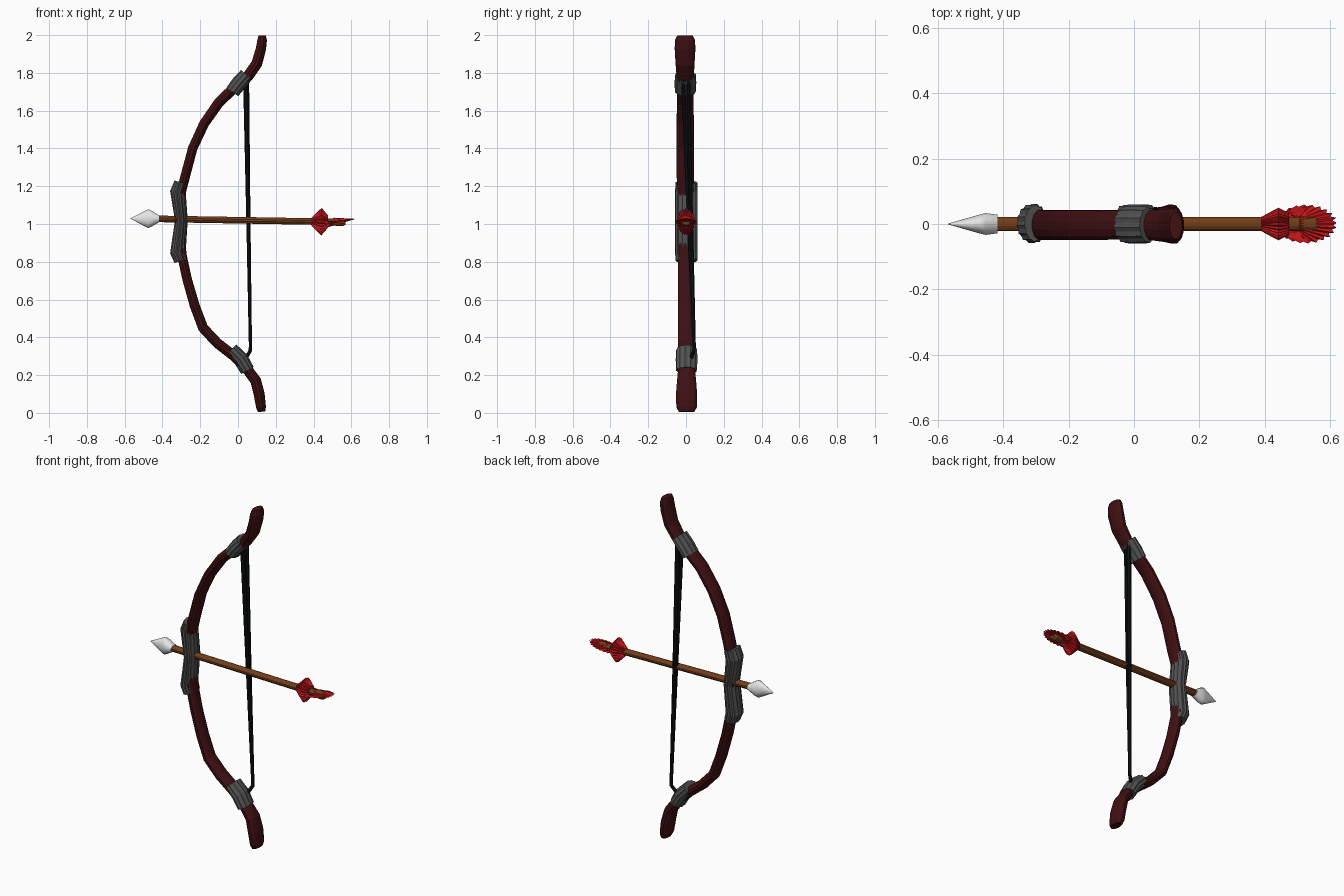
import bpy, bmesh, math
from mathutils import Vector


def material(name, rgb):
    m = bpy.data.materials.new(name)
    m.diffuse_color = (*rgb, 1)
    return m


MAROON = material("dark_red_wood", (0.050, 0.005, 0.006))
GREY = material("grey_binding", (0.085, 0.085, 0.085))
BLACK = material("black_cord", (0.004, 0.006, 0.007))
BROWN = material("brown_wood", (0.17, 0.048, 0.010))
RED = material("red_feather", (0.58, 0.008, 0.010))
WHITE = material("pale_steel", (0.78, 0.78, 0.78))


def tube(name, stations, sides, mat, pleat=1.0, smooth=False):
    """Loft ellipses along (x, y, z, half width in the xz plane, half width in y).
    pleat scales every second point inward to make ridges."""
    bm = bmesh.new()
    pts = [Vector(s[:3]) for s in stations]
    rings = []
    for i, (x, y, z, a, b) in enumerate(stations):
        d = Vector((0, 0, 0))
        if i > 0:
            d += (pts[i] - pts[i - 1]).normalized()
        if i < len(pts) - 1:
            d += (pts[i + 1] - pts[i]).normalized()
        n = Vector((d.z, 0, -d.x)).normalized()
        ring = []
        for k in range(sides):
            t = 2 * math.pi * (k + 0.5) / sides
            r = pleat if k % 2 else 1.0
            ring.append(bm.verts.new(pts[i] + n * a * r * math.cos(t)
                                     + Vector((0, b * r * math.sin(t), 0))))
        rings.append(ring)
    for p, q in zip(rings, rings[1:]):
        for k in range(sides):
            j = (k + 1) % sides
            bm.faces.new((p[k], p[j], q[j], q[k]))
    bm.faces.new(rings[0][::-1])
    bm.faces.new(rings[-1])
    bmesh.ops.recalc_face_normals(bm, faces=bm.faces)
    for f in bm.faces:
        f.smooth = smooth and len(f.verts) == 4
    me = bpy.data.meshes.new(name)
    bm.to_mesh(me)
    bm.free()
    me.materials.append(mat)
    ob = bpy.data.objects.new(name, me)
    bpy.context.collection.objects.link(ob)
    return ob


# Bow stave: one curved limb from the lower tip to the upper tip
stave = [(0.125, 0.003, 0.006, 0.020, 0.042), (0.122, 0.003, 0.03, 0.027, 0.056),
         (0.112, 0.003, 0.10, 0.030, 0.058), (0.094, 0.003, 0.17, 0.030, 0.052),
         (0.050, 0.003, 0.23, 0.029, 0.046), (-0.02, 0.0, 0.30, 0.028, 0.045),
         (-0.11, 0.0, 0.37, 0.028, 0.045), (-0.185, 0.0, 0.45, 0.028, 0.044),
         (-0.23, 0.0, 0.57, 0.027, 0.044), (-0.27, 0.0, 0.71, 0.026, 0.044),
         (-0.298, 0.0, 0.84, 0.026, 0.045), (-0.31, 0.0, 1.02, 0.026, 0.046),
         (-0.305, 0.0, 1.15, 0.026, 0.046), (-0.28, -0.004, 1.25, 0.026, 0.047),
         (-0.24, -0.004, 1.40, 0.026, 0.047), (-0.18, -0.004, 1.53, 0.027, 0.047),
         (-0.10, -0.004, 1.645, 0.028, 0.046), (-0.02, -0.003, 1.72, 0.029, 0.046),
         (0.055, -0.004, 1.785, 0.030, 0.047), (0.10, -0.005, 1.85, 0.030, 0.052),
         (0.122, -0.005, 1.93, 0.028, 0.057), (0.128, -0.005, 1.975, 0.026, 0.054),
         (0.128, -0.005, 1.998, 0.020, 0.042)]
tube("bow_stave", stave, 12, MAROON)

# Ridged bindings: hand grip and one wrap near each tip
tube("hand_grip", [(-0.302, 0.002, 0.805, 0.036, 0.058), (-0.318, 0.002, 0.85, 0.042, 0.060),
                   (-0.300, 0.002, 1.02, 0.034, 0.060), (-0.318, 0.002, 1.17, 0.042, 0.060),
                   (-0.302, 0.002, 1.22, 0.036, 0.058)], 28, GREY, 0.91)
tube("upper_wrap", [(-0.03, -0.003, 1.70, 0.039, 0.056), (0.005, -0.003, 1.745, 0.041, 0.058),
                    (0.045, -0.003, 1.79, 0.039, 0.056)], 24, GREY, 0.91)
tube("lower_wrap", [(-0.035, 0.003, 0.335, 0.038, 0.056), (0.015, 0.003, 0.285, 0.041, 0.058),
                    (0.050, 0.003, 0.225, 0.038, 0.056)], 24, GREY, 0.91)

# Bowstring: two strands that meet above the lower wrap, plus the hook below
for side, x, y in (("front", 0.040, -0.016), ("back", 0.046, 0.012)):
    tube(side + "_string", [(x, y, 1.76, 0.014, 0.011), (0.055, y * 0.5 + 0.022, 1.02, 0.012, 0.010),
                            (0.066, 0.044, 0.34, 0.009, 0.009)], 8, BLACK)
tube("string_hook", [(0.066, 0.044, 0.36, 0.009, 0.009), (0.065, 0.042, 0.33, 0.010, 0.010),
                     (0.045, 0.028, 0.295, 0.011, 0.011), (0.02, 0.02, 0.26, 0.011, 0.011)], 8, BLACK)


# Arrow: every piece sits on a slightly sloping axis
def on_axis(profile):
    return [(x, 0.0, 1.02 - 0.017 * x, rz, ry) for x, rz, ry in profile]


tube("arrow_shaft", on_axis([(-0.44, 0.018, 0.023), (0.52, 0.018, 0.022)]), 12, BROWN)
tube("arrow_nock", on_axis([(0.49, 0.016, 0.018), (0.52, 0.022, 0.027), (0.555, 0.023, 0.028),
                            (0.57, 0.015, 0.020)]), 12, BROWN)
tube("arrow_head", on_axis([(-0.57, 0.001, 0.001), (-0.475, 0.051, 0.029),
                            (-0.455, 0.042, 0.034), (-0.418, 0.018, 0.029)]), 16, WHITE, smooth=True)

# Pleated feather cups
tube("front_feathers", on_axis([(0.39, 0.022, 0.022), (0.442, 0.073, 0.050),
                                (0.475, 0.034, 0.034)]), 48, RED, 0.86)
tube("rear_feathers", on_axis([(0.455, 0.036, 0.032), (0.528, 0.097, 0.060),
                               (0.505, 0.022, 0.022)]), 48, RED, 0.86)
